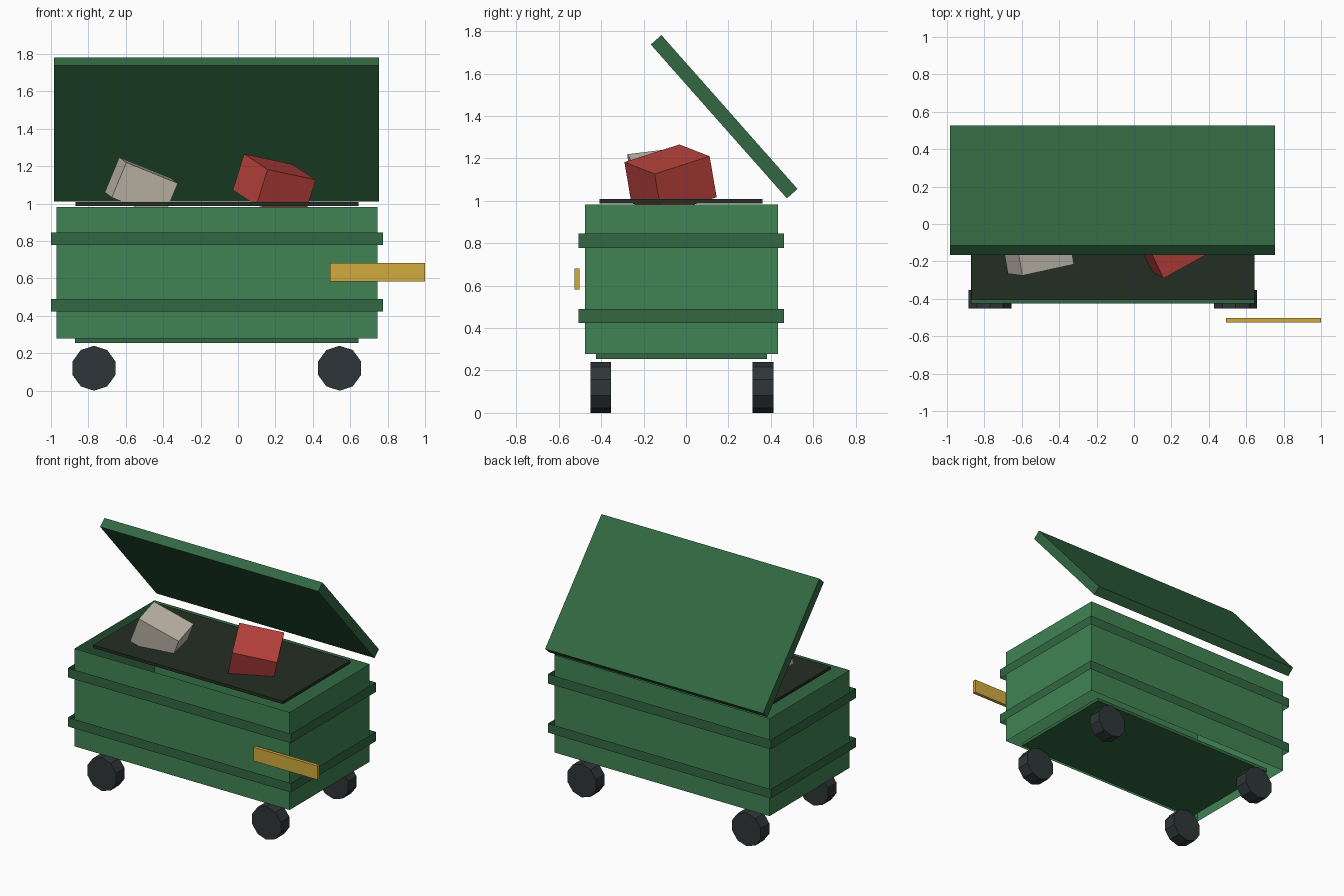
import bpy, bmesh, math
from mathutils import Matrix, Euler

if "Cube" in bpy.data.objects:
    bpy.data.objects.remove(bpy.data.objects["Cube"])


def material(name, rgb):
    """Flat colour from sRGB 0-255, stored as linear values."""
    lin = [((c / 255 + 0.055) / 1.055) ** 2.4 for c in rgb]
    m = bpy.data.materials.new(name)
    m.diffuse_color = (*lin, 1)
    m.use_nodes = True
    m.node_tree.nodes["Principled BSDF"].inputs["Base Color"].default_value = m.diffuse_color
    return m


GREEN = material("bin green", (64, 132, 83))
DARK = material("dark green", (50, 104, 66))
BLACK = material("rubber black", (47, 54, 55))
LINER = material("liner dark", (36, 46, 36))
GOLD = material("handle gold", (210, 172, 63))
RED = material("red box", (190, 68, 63))
BEIGE = material("beige box", (196, 189, 174))


def finish(name, bm, mat):
    me = bpy.data.meshes.new(name)
    bm.to_mesh(me)
    bm.free()
    me.materials.append(mat)
    ob = bpy.data.objects.new(name, me)
    bpy.context.collection.objects.link(ob)
    return ob


def box(name, mat, centre, size, rot=(0, 0, 0), open_ends=False):
    """Box with size and rotation in degrees; open_ends drops top and bottom."""
    bm = bmesh.new()
    bmesh.ops.create_cube(bm, size=1)
    if open_ends:
        ends = [f for f in bm.faces if abs(f.normal.z) > 0.5]
        bmesh.ops.delete(bm, geom=ends, context='FACES_ONLY')
    ob = finish(name, bm, mat)
    ob.data.transform(Matrix.Diagonal((*size, 1)))
    ob.location = centre
    ob.rotation_euler = Euler([math.radians(a) for a in rot])
    return ob


def span(name, mat, x, y, z, open_ends=False):
    """Upright box given by its extents."""
    r = (x, y, z)
    return box(name, mat, [(a + b) / 2 for a, b in r],
               [b - a for a, b in r], open_ends=open_ends)


# Bin walls: open sleeve, with two open reinforcing bands around it
span("bin_walls", GREEN, (-0.97, 0.745), (-0.476, 0.434), (0.278, 0.982), True)
for name, z in (("lower_band", (0.424, 0.49)), ("upper_band", (0.778, 0.846))):
    span(name, DARK, (-1.0, 0.775), (-0.506, 0.463), z, True)

# Floor plate and dark filling panel
span("floor_plate", DARK, (-0.872, 0.645), (-0.425, 0.382), (0.255, 0.278))
span("filling_panel", LINER, (-0.87, 0.644), (-0.407, 0.362), (0.987, 1.008))

# Propped-open lid
box("lid", DARK, (-0.114, 0.18, 1.397), (1.737, 0.969, 0.067), (-48.5, 0, 0))

# Handle bar on the front
span("handle", GOLD, (0.492, 1.0), (-0.526, -0.502), (0.583, 0.682))

# Rubbish boxes sticking out of the top
box("red_rubbish_box", RED, (0.194, -0.073, 1.10),
    (0.30, 0.30, 0.205), (16.4, 10.7, 28.9))
box("beige_rubbish_box", BEIGE, (-0.517, -0.128, 1.085),
    (0.303, 0.23, 0.203), (7.6, 21.5, 12.3))

# Four ten-sided wheels, with a corner pointing straight up
for side, x in (("left", -0.77), ("right", 0.543)):
    for end, y in (("front", -0.402), ("back", 0.363)):
        bm = bmesh.new()
        bmesh.ops.create_cone(bm, cap_ends=True, segments=10, radius1=0.12,
                              radius2=0.12, depth=0.098)
        turn = Matrix.Rotation(math.radians(90), 4, 'X')
        bmesh.ops.transform(bm, matrix=turn, verts=bm.verts)
        # make sure a corner, not a side, is at the top
        top = max(bm.verts, key=lambda v: v.co.z).co
        spin = Matrix.Rotation(-math.atan2(top.x, top.z), 4, 'Y')
        bmesh.ops.transform(bm, matrix=spin, verts=bm.verts)
        wheel = finish(f"{end}_{side}_wheel", bm, BLACK)
        wheel.location = (x, y, 0.12)
